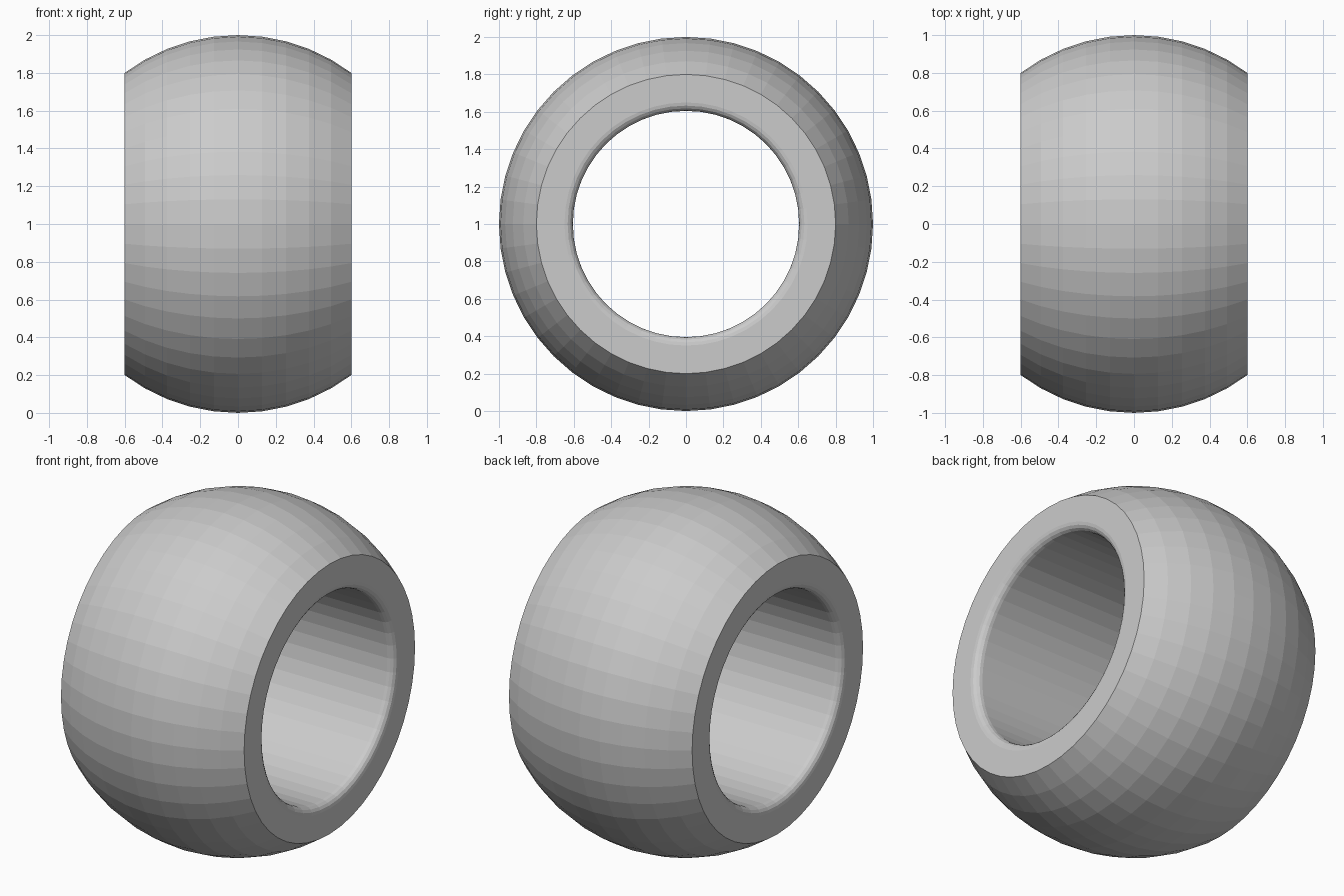
import bpy, bmesh
from math import sin, cos, asin, pi

if "Cube" in bpy.data.objects:
    bpy.data.objects.remove(bpy.data.objects["Cube"])

SEGMENTS = 48
HALF_WIDTH, BORE, FILLET = 0.6, 0.605, 0.045

# closed profile as (x, radius): spherical outside, flat ends, rounded bore edges
edge = asin(HALF_WIDTH)
profile = [(sin(-edge + 2 * edge * i / 10), cos(-edge + 2 * edge * i / 10)) for i in range(11)]
lip = [(HALF_WIDTH - FILLET * (1 - cos(a)), BORE + FILLET * (1 - sin(a)))
       for a in (i * pi / 8 for i in range(5))]
profile += lip + [(-x, r) for x, r in reversed(lip)]

# revolve the profile around the x axis
bm = bmesh.new()
rings = []
for k in range(SEGMENTS):
    a = 2 * pi * k / SEGMENTS
    rings.append([bm.verts.new((x, r * cos(a), 1 + r * sin(a))) for x, r in profile])
n = len(profile)
for k in range(SEGMENTS):
    p, q = rings[k], rings[(k + 1) % SEGMENTS]
    for i in range(n):
        j = (i + 1) % n
        bm.faces.new((p[i], p[j], q[j], q[i]))
bmesh.ops.recalc_face_normals(bm, faces=bm.faces)

mesh = bpy.data.meshes.new("spherical_bead")
bm.to_mesh(mesh)
bm.free()
bead = bpy.data.objects.new("spherical_bead", mesh)
bpy.context.collection.objects.link(bead)
